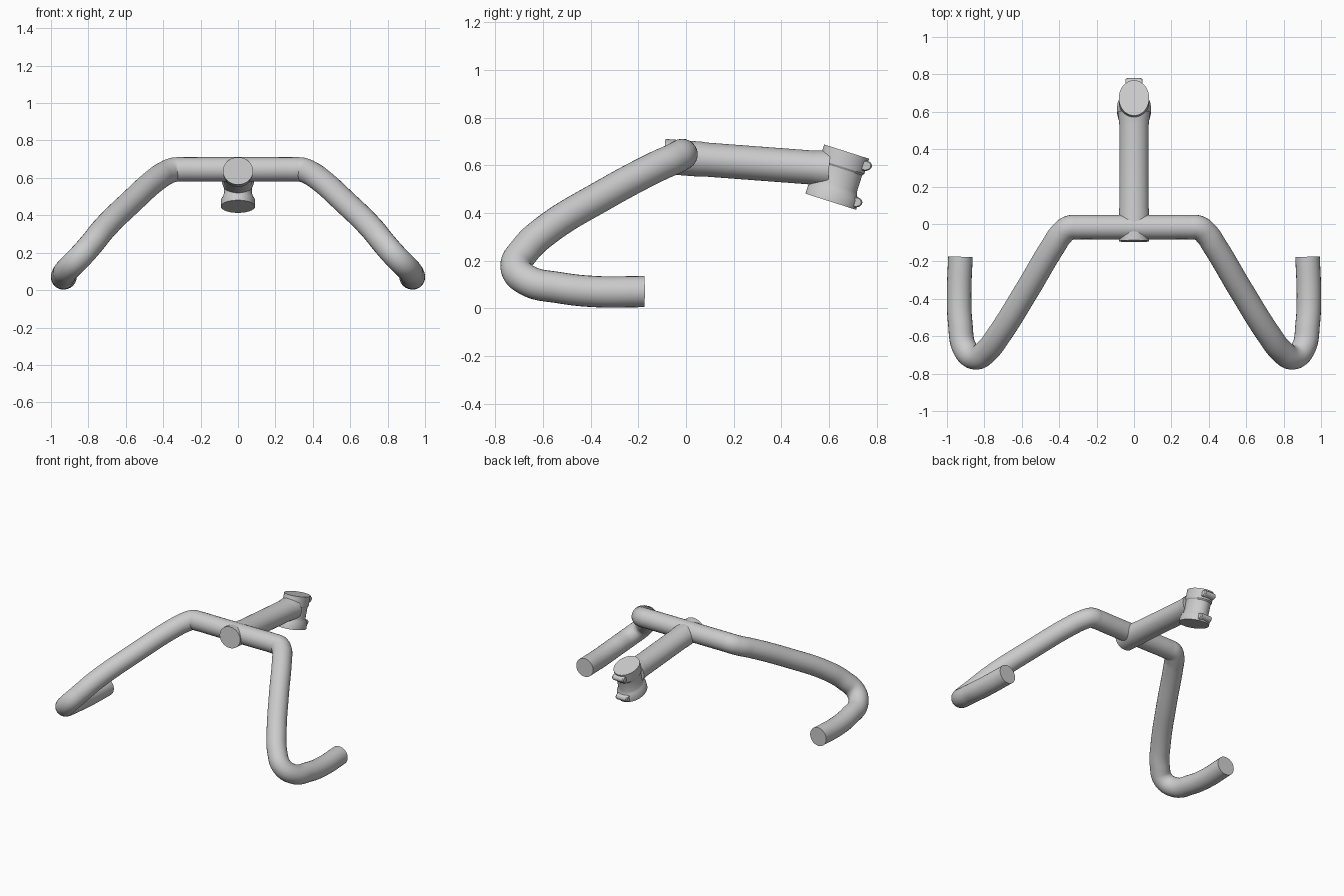
import bpy, bmesh, math
from mathutils import Vector

if "Cube" in bpy.data.objects:
    bpy.data.objects.remove(bpy.data.objects["Cube"])


def finish(obj):
    bpy.ops.object.select_all(action='DESELECT')
    obj.select_set(True)
    bpy.context.view_layer.objects.active = obj
    bpy.ops.object.shade_smooth_by_angle(angle=math.radians(32))


def lathe(name, start, end, profile, sx, sy, n=48):
    """Elliptical turned solid; profile is (distance fraction, radius factor)."""
    start, end = Vector(start), Vector(end)
    w = (end - start).normalized()
    u = Vector((1, 0, 0)) if abs(w.x) < 0.9 else Vector((0, 1, 0))
    v = w.cross(u).normalized()
    bm = bmesh.new()
    rings = []
    for t, r in profile:
        c = start.lerp(end, t)
        rings.append([bm.verts.new(c + u * (sx * r * math.cos(a)) + v * (sy * r * math.sin(a)))
                      for a in (2 * math.pi * i / n for i in range(n))])
    for a, b in zip(rings, rings[1:]):
        for i in range(n):
            j = (i + 1) % n
            bm.faces.new((a[i], a[j], b[j], b[i]))
    bm.faces.new(rings[0][::-1])
    bm.faces.new(rings[-1])
    bmesh.ops.recalc_face_normals(bm, faces=bm.faces)
    me = bpy.data.meshes.new(name)
    bm.to_mesh(me)
    bm.free()
    obj = bpy.data.objects.new(name, me)
    bpy.context.collection.objects.link(obj)
    finish(obj)
    return obj


# Bent handlebar: half path, mirrored
half = [(0.18, -0.017, 0.645), (0.30, -0.017, 0.645), (0.345, -0.02, 0.643),
        (0.385, -0.05, 0.627), (0.43, -0.115, 0.598), (0.57, -0.35, 0.473),
        (0.72, -0.59, 0.325), (0.785, -0.675, 0.245), (0.85, -0.713, 0.172),
        (0.905, -0.665, 0.117), (0.929, -0.53, 0.086), (0.935, -0.38, 0.070),
        (0.928, -0.175, 0.070)]
path = [(-x, y, z) for x, y, z in reversed(half)] + half
cu = bpy.data.curves.new("handlebar", 'CURVE')
cu.dimensions = '3D'
cu.bevel_depth = 0.0655
cu.bevel_resolution = 10
cu.resolution_u = 10
cu.use_fill_caps = True
sp = cu.splines.new('BEZIER')
sp.bezier_points.add(len(path) - 1)
for p, co in zip(sp.bezier_points, path):
    p.co = co
    p.handle_left_type = p.handle_right_type = 'AUTO'
bar = bpy.data.objects.new("handlebar", cu)
bpy.context.collection.objects.link(bar)
bpy.context.view_layer.objects.active = bar
bar.select_set(True)
bpy.ops.object.convert(target='MESH')
finish(bpy.context.object)

# Stem with front clamp collar and flared rear end
lathe("stem", (0, -0.092, 0.637), (0, 0.60, 0.585),
      [(0, 1.0), (0.22, 1.0), (0.255, 0.97), (0.90, 0.97), (0.93, 1.0), (1.0, 1.06)],
      0.081, 0.0735)

# Tilted steerer clamp with collars at both ends
lathe("steerer_clamp", (0, 0.607, 0.447), (0, 0.674, 0.657),
      [(0, 1.13), (0.17, 1.12), (0.25, 1.0), (0.32, 0.93), (0.66, 0.93),
       (0.70, 1.0), (1.0, 1.0)], 0.081, 0.099)

# Pinch bolts and their lugs on the back of the clamp
for label, y, z in (("upper", 0.752, 0.598), ("lower", 0.712, 0.445)):
    lathe(label + "_clamp_lug", (-0.045, y, z), (0.045, y, z),
          [(0, 0.8), (0.08, 1.0), (0.92, 1.0), (1, 0.8)], 0.028, 0.022, 20)
